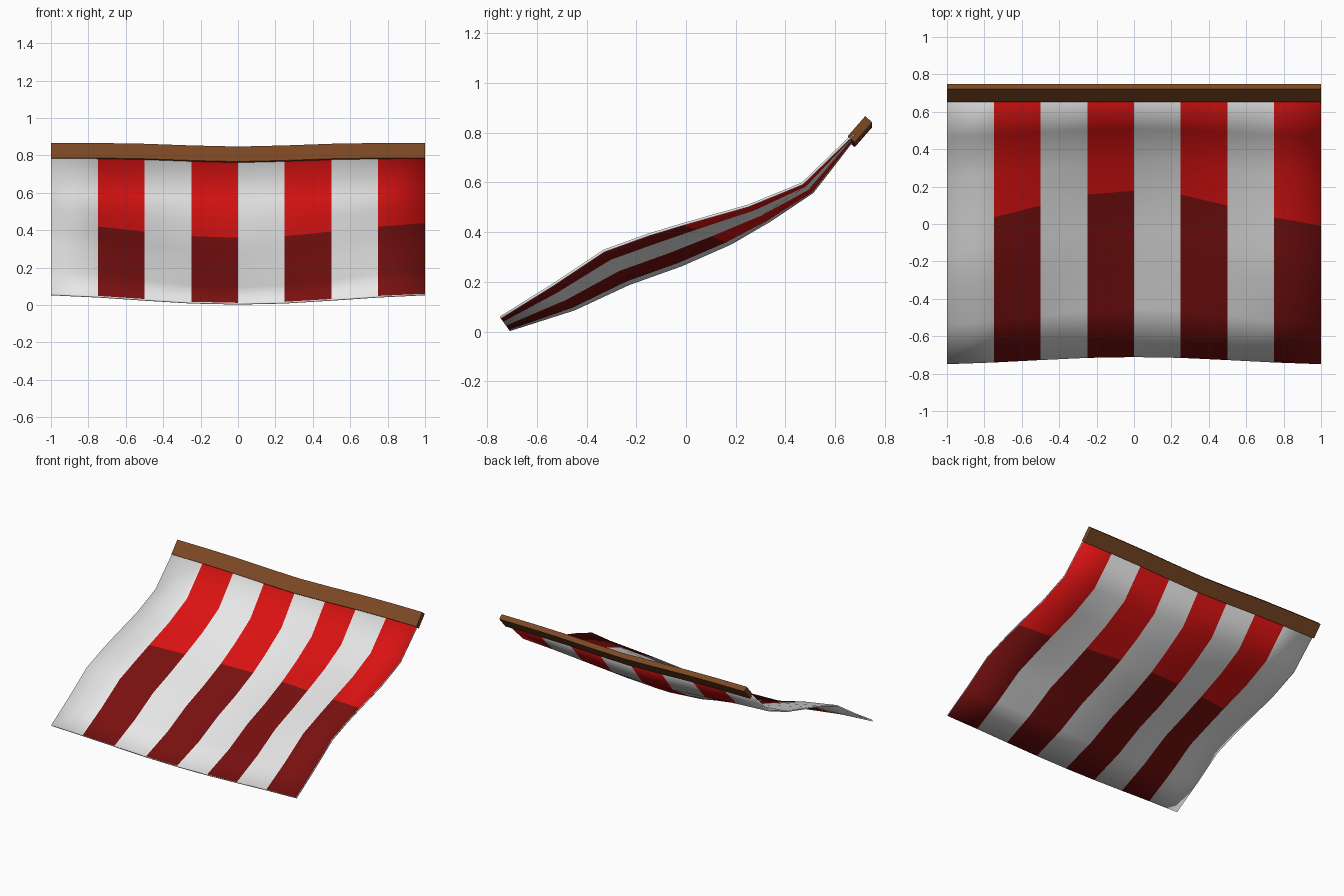
import bpy, bmesh

if "Cube" in bpy.data.objects:
    bpy.data.objects.remove(bpy.data.objects["Cube"])


def material(name, rgb):
    m = bpy.data.materials.new(name)
    m.diffuse_color = (*rgb, 1)
    m.use_nodes = True
    m.node_tree.nodes["Principled BSDF"].inputs["Base Color"].default_value = m.diffuse_color
    return m


white = material("white cloth", (0.8, 0.8, 0.8))
dark_red = material("dark red cloth", (0.19, 0.005, 0.005))
red = material("bright red cloth", (0.7, 0.006, 0.006))
brown = material("brown wood", (0.2, 0.065, 0.018))


def make_object(name, bm, mats):
    bmesh.ops.recalc_face_normals(bm, faces=bm.faces)
    me = bpy.data.meshes.new(name)
    bm.to_mesh(me)
    bm.free()
    ob = bpy.data.objects.new(name, me)
    bpy.context.collection.objects.link(ob)
    for m in mats:
        me.materials.append(m)
    return ob


def smooth(ob):
    bpy.ops.object.select_all(action='DESELECT')
    ob.select_set(True)
    bpy.context.view_layer.objects.active = ob
    bpy.ops.object.shade_smooth_by_angle(angle=0.6)


# (y, z) profiles of the cloth at its sides and along its sagging middle
SIDE = [(-0.747, 0.056), (-0.54, 0.185), (-0.33, 0.325), (-0.15, 0.39),
        (-0.008, 0.433), (0.25, 0.506), (0.468, 0.595), (0.675, 0.795)]
MIDDLE = [(-0.71, 0.007), (-0.45, 0.09), (-0.23, 0.192), (-0.02, 0.267),
          (0.18, 0.355), (0.335, 0.445), (0.51, 0.562), (0.675, 0.775)]
SAG = [1, 0.89, 0.58, 0.24, 0]          # sag by column, middle to side
RAIL_SAG = [1, 0.7, 0.25, 0.04, 0]
COLS = range(-4, 5)

# Striped cloth: stripes by column, darker in the lower half
bm = bmesh.new()
grid = []
for i in COLS:
    col = []
    for j, ((ys, zs), (ym, zm)) in enumerate(zip(SIDE, MIDDLE)):
        w = (RAIL_SAG if j == 7 else SAG)[abs(i)]
        col.append(bm.verts.new((i / 4, ys + (ym - ys) * w, zs + (zm - zs) * w)))
    grid.append(col)
for i in range(8):
    for j in range(7):
        f = bm.faces.new((grid[i][j], grid[i + 1][j], grid[i + 1][j + 1], grid[i][j + 1]))
        f.material_index = 0 if i % 2 == 0 else (1 if j < 4 else 2)
cloth = make_object("awning_cloth", bm, [white, dark_red, red])
smooth(cloth)
mod = cloth.modifiers.new("thickness", 'SOLIDIFY')
mod.thickness = 0.01
mod.offset = 0
mod.material_offset_rim = -3            # white hem on every edge

# Wooden rail: tilted rectangle swept along the top edge
SECTION = [(0.651, 0.787), (0.721, 0.867), (0.749, 0.842), (0.679, 0.762)]
bm = bmesh.new()
rings = [[bm.verts.new((i / 4, y, z - 0.02 * RAIL_SAG[abs(i)])) for y, z in SECTION]
         for i in COLS]
for a, b in zip(rings, rings[1:]):
    for k in range(4):
        n = (k + 1) % 4
        bm.faces.new((a[k], a[n], b[n], b[k]))
bm.faces.new(rings[0])
bm.faces.new(rings[-1][::-1])
rail = make_object("top_rail", bm, [brown])
smooth(rail)
